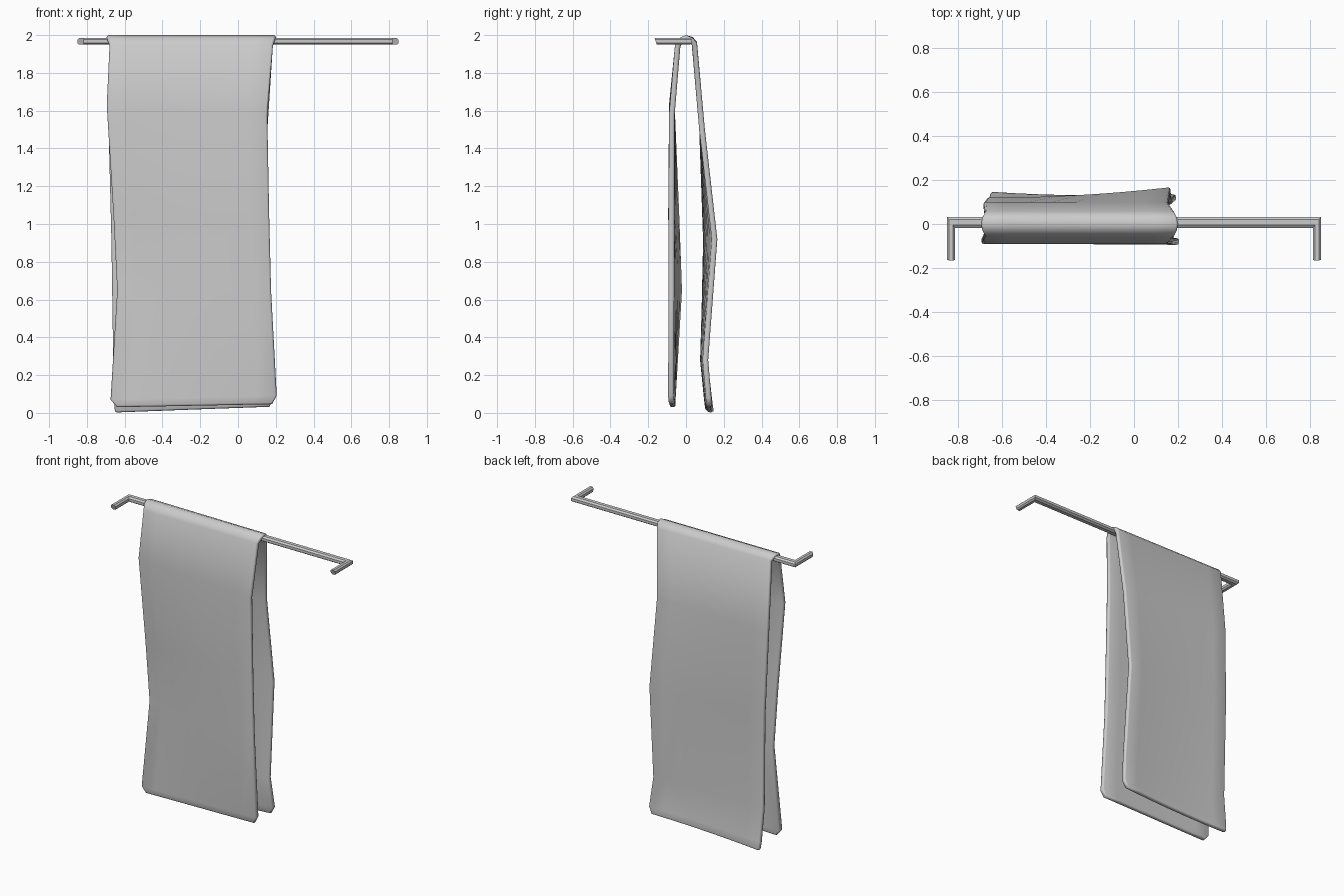
import bpy, bmesh
from math import radians
from mathutils import Vector

cube = bpy.data.objects.get("Cube")
if cube:
    bpy.data.objects.remove(cube)


def make_material(name, value):
    mat = bpy.data.materials.new(name)
    mat.use_nodes = True
    color = (value, value, value, 1)
    mat.diffuse_color = color
    mat.node_tree.nodes["Principled BSDF"].inputs["Base Color"].default_value = color
    return mat


grey = make_material("plain grey", 0.6)


def finish(name, bm):
    bmesh.ops.recalc_face_normals(bm, faces=bm.faces)
    mesh = bpy.data.meshes.new(name)
    bm.to_mesh(mesh)
    bm.free()
    mesh.materials.append(grey)
    obj = bpy.data.objects.new(name, mesh)
    bpy.context.collection.objects.link(obj)
    return obj


def smooth(obj, angle):
    bpy.ops.object.select_all(action="DESELECT")
    obj.select_set(True)
    bpy.context.view_layer.objects.active = obj
    bpy.ops.object.shade_smooth_by_angle(angle=radians(angle))


# Rail: chamfered section swept along a bar with two mitred wall arms
def build_rail():
    bm = bmesh.new()
    section = [(1, .5), (.5, 1), (-.5, 1), (-1, .5),
               (-1, -.5), (-.5, -1), (.5, -1), (1, -.5)]
    rings = []
    for side in (-1, 1):
        stations = [(True, side), (False, side)]
        if side == 1:
            stations.reverse()
        for is_tip, s in stations:
            ring = []
            for a, b in section:
                x = s * (.832 + .018 * a)
                y = -.16 - .006 * b if is_tip else .007 + .025 * a
                ring.append(bm.verts.new((x, y, 1.967 + .018 * b)))
            rings.append(ring)
    n = len(section)
    for r0, r1 in zip(rings, rings[1:]):
        for i in range(n):
            j = (i + 1) % n
            bm.faces.new((r0[i], r0[j], r1[j], r1[i]))
    bm.faces.new(rings[0])
    bm.faces.new(rings[-1])
    smooth(finish("towel_rail", bm), 35)


# Towel: outer surface rows from front hem, over the rail, to back hem
# Each row: left edge x, y, z and right edge x, y, z
ROWS = [
    ((-.64, -.085, .03), (.18, -.09, .045)),
    ((-.675, -.085, .07), (.205, -.095, .09)),
    ((-.64, -.05, .65), (.175, -.092, .65)),
    ((-.66, -.065, 1.05), (.165, -.092, 1.05)),
    ((-.695, -.09, 1.63), (.155, -.09, 1.58)),
    ((-.68, -.058, 1.95), (.185, -.058, 1.95)),
    ((-.69, -.035, 1.985), (.195, -.035, 1.985)),
    ((-.695, 0, 2), (.2, 0, 2)),
    ((-.69, .035, 1.99), (.195, .035, 1.985)),
    ((-.68, .058, 1.965), (.185, .058, 1.96)),
    ((-.685, .10, 1.5), (.155, .10, 1.5)),
    ((-.67, .12, .92), (.165, .167, .92)),
    ((-.66, .115, .28), (.17, .118, .28)),
    ((-.655, .14, .06), (.19, .135, .08)),
    ((-.65, .148, .005), (.165, .14, .035)),
]


def build_towel():
    bm = bmesh.new()
    columns = 9
    grid = []
    for i, (left, right) in enumerate(ROWS):
        left, right = Vector(left), Vector(right)
        row = []
        for c in range(columns):
            t = c / (columns - 1)
            p = left.lerp(right, t)
            sag = 4 * t * (1 - t)
            if 2 <= i <= 3:
                p.y -= .012 * sag
            elif i >= 11:
                p.y -= .012 * sag
            row.append(bm.verts.new(p))
        grid.append(row)
    for r0, r1 in zip(grid, grid[1:]):
        for c in range(columns - 1):
            bm.faces.new((r0[c], r0[c + 1], r1[c + 1], r1[c]))
    towel = finish("towel", bm)
    # Make the outside of the fold face up
    top = max(towel.data.polygons, key=lambda f: f.center.z)
    if top.normal.z < 0:
        towel.data.flip_normals()
    thick = towel.modifiers.new("thickness", "SOLIDIFY")
    thick.thickness = .03
    thick.offset = -1
    soft = towel.modifiers.new("soft edges", "BEVEL")
    soft.width = .01
    soft.segments = 2
    soft.limit_method = "ANGLE"
    soft.angle_limit = radians(65)
    smooth(towel, 50)


build_rail()
build_towel()
